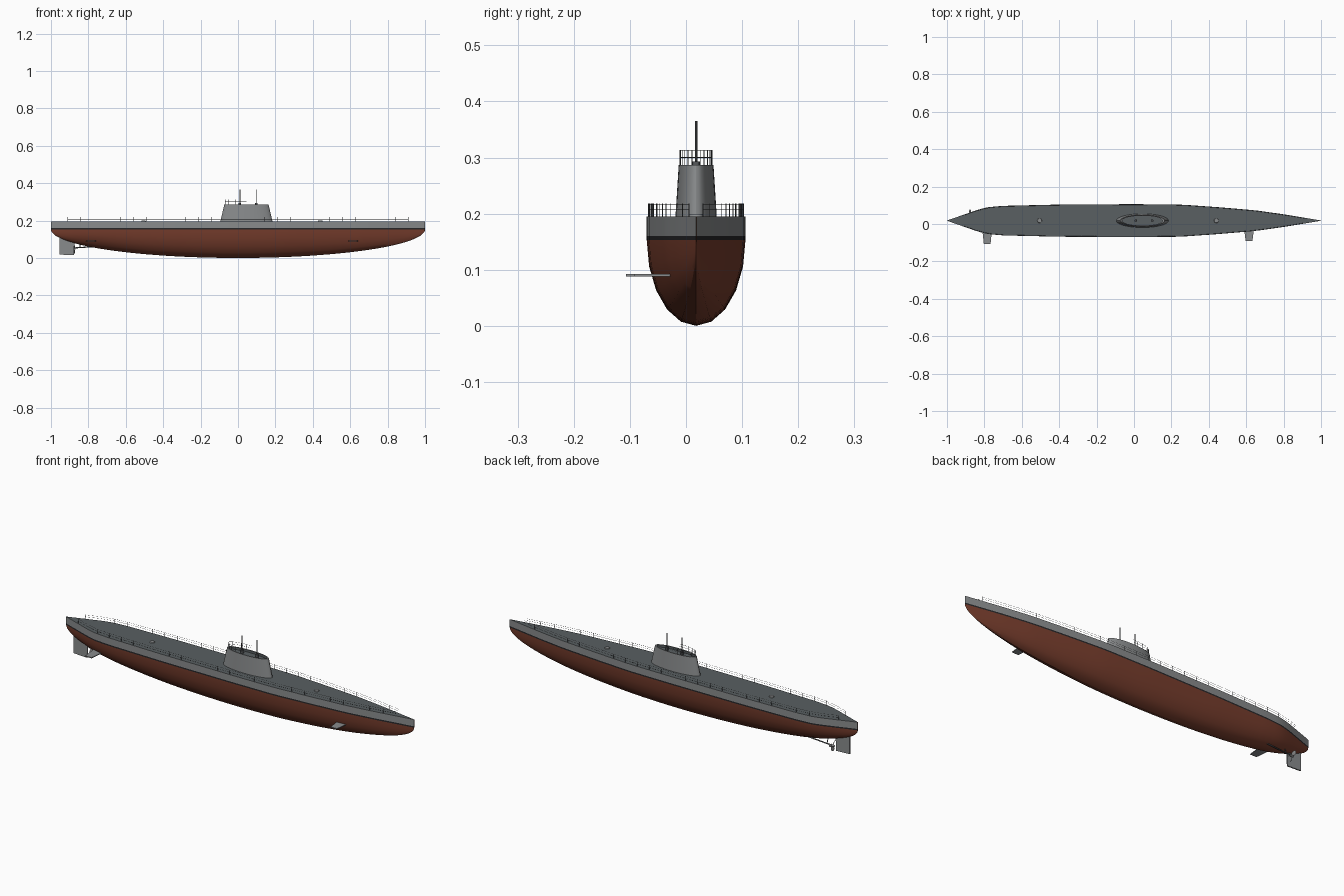
import bpy, bmesh, math
from mathutils import Vector, Matrix

if "Cube" in bpy.data.objects:
    bpy.data.objects.remove(bpy.data.objects["Cube"])

CY = 0.018      # hull centreline in y
DECK = 0.195
WL = 0.153      # bottom of the boot stripe


def mat(name, r, g, b):
    m = bpy.data.materials.new(name)
    m.diffuse_color = (r, g, b, 1)
    m.use_nodes = True
    m.node_tree.nodes["Principled BSDF"].inputs["Base Color"].default_value = m.diffuse_color
    return m


RED = mat("hull red", 0.185, 0.047, 0.026)
GREY = mat("side grey", 0.25, 0.26, 0.265)
BLACK = mat("stripe black", 0.02, 0.02, 0.022)
DARK = mat("deck grey", 0.10, 0.115, 0.122)
STEEL = mat("rail steel", 0.09, 0.095, 0.10)
PROP = mat("propeller metal", 0.28, 0.28, 0.28)


def make(name, bm, mats, smooth=True):
    bmesh.ops.recalc_face_normals(bm, faces=bm.faces)
    me = bpy.data.meshes.new(name)
    bm.to_mesh(me)
    bm.free()
    for m in mats:
        me.materials.append(m)
    ob = bpy.data.objects.new(name, me)
    bpy.context.collection.objects.link(ob)
    if smooth:
        bpy.ops.object.select_all(action='DESELECT')
        ob.select_set(True)
        bpy.context.view_layer.objects.active = ob
        bpy.ops.object.shade_smooth_by_angle(angle=math.radians(30))
    return ob


def rod(bm, a, b, r, n=6, r2=None):
    a, b = Vector(a), Vector(b)
    d = b - a
    m = Matrix.Translation((a + b) / 2) @ d.to_track_quat('Z', 'Y').to_matrix().to_4x4()
    bmesh.ops.create_cone(bm, cap_ends=True, segments=n, radius1=r,
                          radius2=r if r2 is None else r2, depth=d.length, matrix=m)


def loft(bm, rings, cap0=False, cap1=False):
    vs = [[bm.verts.new(p) for p in ring] for ring in rings]
    faces = []
    for u, v in zip(vs, vs[1:]):
        n = len(u)
        faces.append([bm.faces.new((u[i], u[(i + 1) % n], v[(i + 1) % n], v[i])) for i in range(n)])
    if cap0:
        bm.faces.new(vs[0])
    if cap1:
        bm.faces.new(vs[-1])
    return faces


# Hull plan half width
PLAN = [(-1, 0.0005), (-0.83, 0.06), (-0.78, 0.072), (-0.7, 0.079), (-0.4, 0.086), (0, 0.088),
        (0.25, 0.086), (0.45, 0.072), (0.65, 0.055), (0.8, 0.034), (1, 0.0005)]


def half(x):
    for (x0, w0), (x1, w1) in zip(PLAN, PLAN[1:]):
        if x <= x1:
            return w0 + (w1 - w0) * (x - x0) / (x1 - x0)
    return PLAN[-1][1]


# Hull: elliptical keel line and elliptical cross sections
def section(x):
    w, depth = half(x), WL * math.sqrt(max(0, 1 - x * x))
    side = [(w, DECK), (w, 0.160)]
    side += [(w * math.cos(a), WL - depth * math.sin(a))
             for a in (math.radians(18 * k) for k in range(5))]
    pts = [(-y, z) for y, z in side] + [(0, WL - depth)] + side[::-1]
    return [(x, CY + y, z) for y, z in pts]


bm = bmesh.new()
N = 56
faces = loft(bm, [section(math.sin(math.pi * (i / N - 0.5))) for i in range(N + 1)], True, True)
for strip in faces:
    for i, f in enumerate(strip):
        last = len(strip) - 1
        f.material_index = (3 if i == last else 1 if i in (0, last - 1)
                            else 2 if i in (1, last - 2) else 0)
bmesh.ops.remove_doubles(bm, verts=bm.verts, dist=1e-5)
make("hull", bm, [RED, GREY, BLACK, DARK])


# Conning tower with a recessed bridge floor
def oval(rx, ry, z, n=40):
    return [(0.045 + rx * math.cos(2 * math.pi * i / n), CY + ry * math.sin(2 * math.pi * i / n), z)
            for i in range(n)]


bm = bmesh.new()
fs = loft(bm, [oval(0.14, 0.037, DECK - 0.003), oval(0.118, 0.031, 0.287),
               oval(0.108, 0.026, 0.287), oval(0.108, 0.026, 0.275)], True, False)
floor = bm.faces.new([v for v in bm.verts if abs(v.co.z - 0.275) < 1e-5])
floor.material_index = 1
for f in fs[2]:
    f.material_index = 1
make("conning_tower", bm, [GREY, DARK])

# Periscopes
for k, x in enumerate((0.01, 0.097)):
    bm = bmesh.new()
    rod(bm, (x, CY, 0.274), (x, CY, 0.293), 0.007, 12)
    rod(bm, (x, CY, 0.29), (x, CY, 0.365), 0.0022, 10)
    make(f"periscope_{k + 1}", bm, [STEEL])

# Bridge railing round the aft part of the tower top
bm = bmesh.new()
prev = None
for i in range(13):
    a = math.radians(90 + 15 * i)
    x, y = 0.045 + 0.113 * math.cos(a), CY + 0.0285 * math.sin(a)
    rod(bm, (x, y, 0.286), (x, y, 0.313), 0.0008, 5)
    if prev:
        for z in (0.300, 0.312):
            rod(bm, (*prev, z), (x, y, z), 0.0006, 4)
    prev = (x, y)
make("bridge_railing", bm, [STEEL], False)

# Deck railings on both sides
for name, s in (("left", 1), ("right", -1)):
    bm = bmesh.new()
    prev = None
    for i in range(27):
        x = -0.91 + 0.07 * i
        y = CY + s * (half(x) - 0.003)
        rod(bm, (x, y, DECK - 0.001), (x, y, 0.218), 0.0008, 5)
        if prev:
            for z in (0.207, 0.217):
                rod(bm, (*prev, z), (x, y, z), 0.0005, 4)
        prev = (x, y)
    make(f"deck_railing_{name}", bm, [STEEL], False)

# Deck hatches
for name, x in (("aft", -0.505), ("forward", 0.44)):
    bm = bmesh.new()
    rod(bm, (x, CY, DECK - 0.001), (x, CY, DECK + 0.004), 0.013, 20, 0.011)
    make(f"hatch_{name}", bm, [GREY])


# Flat plate from an outline, thickened along one axis
def plate(name, pts, off, m):
    bm = bmesh.new()
    o = Vector(off)
    loft(bm, [[Vector(p) - o for p in pts], [Vector(p) + o for p in pts]], True, True)
    make(name, bm, [m], False)


# Diving planes on the front side only
for name, x in (("aft", -0.785), ("forward", 0.615)):
    tip = -0.107 if name == "aft" else -0.092
    plate(f"diving_plane_{name}", [(x - 0.027, -0.02, 0.09), (x + 0.027, -0.02, 0.09),
          (x + 0.018, tip, 0.09), (x - 0.018, tip, 0.09)], (0, 0, 0.002), GREY)

# Rudder
plate("rudder", [(-0.955, CY, 0.018), (-0.878, CY, 0.015), (-0.873, CY, 0.11), (-0.955, CY, 0.125)],
      (0, 0.003, 0), GREY)

# Propeller with shaft and strut
PY, PZ = 0.05, 0.053
bm = bmesh.new()
rod(bm, (-0.885, PY, PZ), (-0.70, PY, PZ + 0.012), 0.003, 10)
rod(bm, (-0.845, PY, PZ), (-0.845, CY + 0.012, 0.11), 0.002, 8)
make("propeller_shaft", bm, [STEEL])
bm = bmesh.new()
rod(bm, (-0.887, PY, PZ), (-0.868, PY, PZ), 0.005, 14, 0.007)
for k in range(3):
    m = (Matrix.Translation((-0.876, PY, PZ)) @ Matrix.Rotation(2 * math.pi * k / 3 + 0.9, 4, 'X')
         @ Matrix.Translation((0, 0, 0.017)) @ Matrix.Rotation(0.6, 4, 'Z')
         @ Matrix.Diagonal((0.0015, 0.009, 0.014, 1)))
    bmesh.ops.create_uvsphere(bm, u_segments=12, v_segments=8, radius=1, matrix=m)
make("propeller", bm, [PROP])
